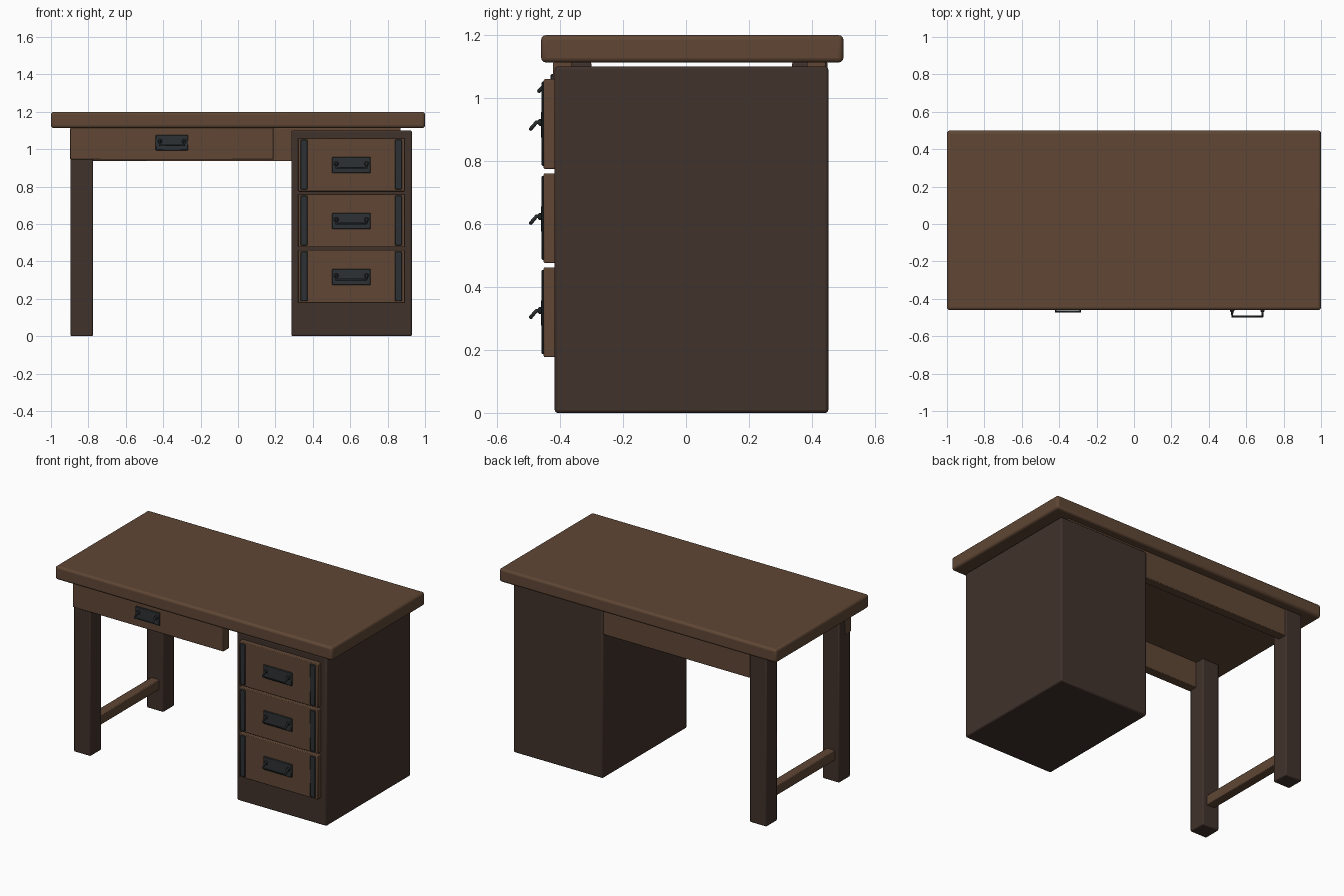
import bpy, math
from mathutils import Vector

if "Cube" in bpy.data.objects:
    bpy.data.objects.remove(bpy.data.objects["Cube"])


def mat(name, col):
    m = bpy.data.materials.new(name)
    m.diffuse_color = (*col, 1)
    m.use_nodes = True
    m.node_tree.nodes["Principled BSDF"].inputs["Base Color"].default_value = m.diffuse_color
    return m


WOOD = mat("brown_wood", (0.115, 0.062, 0.035))
DARK = mat("dark_wood", (0.052, 0.032, 0.025))
METAL = mat("dark_metal", (0.026, 0.031, 0.033))


def finish(ob, material):
    ob.data.materials.append(material)
    bpy.ops.object.select_all(action='DESELECT')
    ob.select_set(True)
    bpy.context.view_layer.objects.active = ob
    bpy.ops.object.shade_smooth_by_angle(angle=math.radians(35))


def box(name, x, y, z, material, bevel=0.0, segs=2):
    """Box from (min, max) ranges with optional rounded edges."""
    lo, hi = Vector((x[0], y[0], z[0])), Vector((x[1], y[1], z[1]))
    bpy.ops.mesh.primitive_cube_add(size=1)
    ob = bpy.context.object
    ob.name = name
    c, d = (lo + hi) / 2, hi - lo
    for v in ob.data.vertices:
        v.co = Vector(a * b for a, b in zip(v.co, d)) + c
    if bevel:
        b = ob.modifiers.new("bevel", 'BEVEL')
        b.width, b.segments = bevel, segs
    finish(ob, material)
    return ob


def handle(name, cx, cz, y, half_w, plate_h, reach):
    """Back plate with a drooping bail pull."""
    box(name + "_plate", (cx - half_w, cx + half_w), (y - 0.008, y + 0.004),
        (cz - plate_h / 2, cz + plate_h / 2), METAL, 0.003, 1)
    hw = half_w - 0.022
    z0, z1 = cz + 0.008, cz - 0.014
    ym, ye = y - reach * 0.55, y - reach
    # bail: out from the plate, down, across and back
    pts = [(-hw, y, z0), (-hw, ym, z0), (-hw, ye, z1),
           (hw, ye, z1), (hw, ym, z0), (hw, y, z0)]
    cu = bpy.data.curves.new(name, 'CURVE')
    cu.dimensions = '3D'
    cu.bevel_depth, cu.bevel_resolution, cu.use_fill_caps = 0.006, 2, True
    sp = cu.splines.new('POLY')
    sp.points.add(len(pts) - 1)
    for p, (px, py, pz) in zip(sp.points, pts):
        p.co = (cx + px, py, pz, 1)
    ob = bpy.data.objects.new(name + "_bail", cu)
    bpy.context.collection.objects.link(ob)
    cu.materials.append(METAL)
    # mounting bosses
    for side, s in (("left", -1), ("right", 1)):
        bx = cx + s * hw
        box(f"{name}_{side}_boss", (bx - 0.011, bx + 0.011), (y - 0.018, y),
            (z0 - 0.011, z0 + 0.011), METAL, 0.004, 1)


# Table top
box("table_top", (-1, 1), (-0.46, 0.5), (1.113, 1.2), WOOD, 0.015, 3)

# Left legs and the stretcher between them
for name, y in (("front_leg", (-0.415, -0.30)), ("back_leg", (0.337, 0.45))):
    box(name, (-0.895, -0.775), y, (0, 1.115), DARK, 0.007)
box("leg_stretcher", (-0.865, -0.805), (-0.32, 0.36), (0.14, 0.205), WOOD, 0.005)

# Back apron
box("back_apron", (-0.80, 0.87), (0.385, 0.443), (0.936, 1.115), WOOD, 0.004)

# Wide drawer front under the top
box("wide_drawer_front", (-0.897, 0.19), (-0.422, -0.362), (0.944, 1.115), WOOD, 0.004)
handle("wide_drawer_handle", -0.353, 1.035, -0.422, 0.087, 0.082, 0.046)

# Cabinet
box("cabinet", (0.285, 0.93), (-0.417, 0.452), (0, 1.1), DARK, 0.009)

# Cabinet drawers with metal straps and handles
for i in range(3):
    z = 0.177 + i * 0.299
    n = f"drawer_{i + 1}"
    box(n + "_front", (0.322, 0.892), (-0.452, -0.40), (z, z + 0.285), WOOD, 0.004)
    for side, x in (("left", 0.335), ("right", 0.84)):
        box(f"{n}_{side}_strap", (x, x + 0.036), (-0.459, -0.445),
            (z + 0.01, z + 0.277), METAL, 0.003, 1)
    handle(n + "_handle", 0.606, z + 0.14, -0.452, 0.103, 0.086, 0.042)
